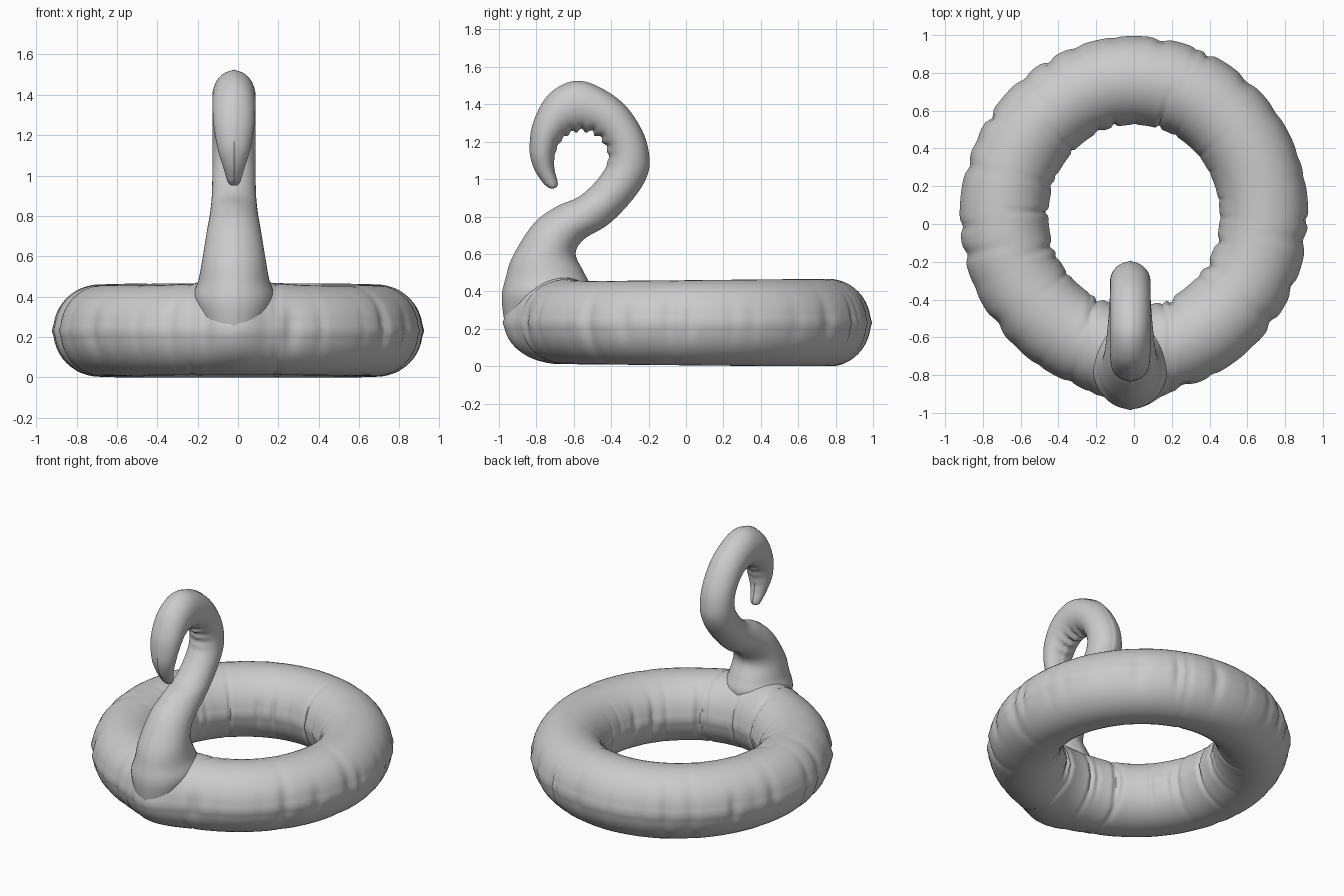
import bpy
import math
import random
from mathutils import Vector

random.seed(7)
if "Cube" in bpy.data.objects:
    bpy.data.objects.remove(bpy.data.objects["Cube"])

# One plain grey vinyl
vinyl = bpy.data.materials.new("grey_vinyl")
vinyl.use_nodes = True
grey = (0.6, 0.6, 0.6, 1)
vinyl.diffuse_color = grey
vinyl.node_tree.nodes["Principled BSDF"].inputs["Base Color"].default_value = grey

MID = -0.02      # x of the neck's centre line
SIDES = 48       # points around each section


def bell(x, width):
    return math.exp(-(x / width) ** 2)


def loft(name, loops, closed):
    """Skin a row of equal loops; open rows get end caps."""
    n, k = len(loops), len(loops[0])
    verts = [p for loop in loops for p in loop]
    faces = []
    for i in range(n if closed else n - 1):
        j = (i + 1) % n
        for a in range(k):
            b = (a + 1) % k
            faces.append((i * k + a, j * k + a, j * k + b, i * k + b))
    if not closed:
        faces.append(tuple(range(k)))
        faces.append(tuple(range(n * k - 1, (n - 1) * k - 1, -1)))
    mesh = bpy.data.meshes.new(name)
    mesh.from_pydata(verts, [], faces)
    mesh.materials.append(vinyl)
    obj = bpy.data.objects.new(name, mesh)
    bpy.context.collection.objects.link(obj)
    bpy.ops.object.select_all(action="DESELECT")
    obj.select_set(True)
    bpy.context.view_layer.objects.active = obj
    bpy.ops.object.mode_set(mode="EDIT")
    bpy.ops.mesh.select_all(action="SELECT")
    bpy.ops.mesh.normals_make_consistent(inside=False)
    bpy.ops.object.mode_set(mode="OBJECT")
    bpy.ops.object.shade_smooth_by_angle(angle=math.radians(50))
    return obj


def make_puckers(count):
    """Random creases: angle, width, depth, reach up the tube."""
    return [(math.tau * (i + random.uniform(-0.4, 0.4)) / count,
             random.uniform(0.02, 0.05),
             random.uniform(0.004, 0.022),
             random.uniform(0.35, 0.75)) for i in range(count)]


def pucker_depth(puckers, theta, lift):
    total = 0
    for angle, width, depth, reach in puckers:
        d = (theta - angle + math.pi) % math.tau - math.pi
        total += depth * bell(d, width) * bell(lift, reach)
    return total


# Swim ring: round tube with seams, creases and a pointed chest
outer_puckers = make_puckers(30)
inner_puckers = make_puckers(24)
SEGMENTS = 288
ring_loops = []
for s in range(SEGMENTS):
    theta = math.tau * s / SEGMENTS
    c, d = math.cos(theta), math.sin(theta)
    loop = []
    for a in range(SIDES):
        phi = math.tau * a / SIDES
        out, up = math.cos(phi), math.sin(phi)
        puckers = outer_puckers if out > 0 else inner_puckers
        tube = 0.228 - pucker_depth(puckers, theta, up)
        if a in (0, SIDES // 2):
            tube += 0.007
        x = c * (0.688 + tube * out)
        y = 0.045 + d * (0.715 + tube * out)
        z = 0.232 + (tube + 0.007 * d) * up
        if d < 0:
            front = bell(x - MID, 0.17)
            y -= 0.075 * front * max(out, 0)
            z += 0.03 * bell(x - MID, 0.24) * max(up, 0)
            # panel seams either side of the chest
            groove = 0.008 * bell(abs(x - MID) - 0.21, 0.012)
            y += groove * out
            z -= groove * up
        loop.append((x, y, max(z, 0)))
    ring_loops.append(loop)
loft("swim_ring", ring_loops, True)

# Neck and head: outer edge (y, z), inner edge (y, z), half width
stations = [
    (-0.96, 0.20, -0.55, 0.28, 0.15),
    (-0.98, 0.36, -0.52, 0.42, 0.20),
    (-0.96, 0.47, -0.55, 0.50, 0.175),
    (-0.92, 0.59, -0.595, 0.60, 0.155),
    (-0.81, 0.76, -0.55, 0.68, 0.135),
    (-0.69, 0.85, -0.42, 0.76, 0.12),
    (-0.56, 0.91, -0.30, 0.88, 0.11),
    (-0.45, 1.02, -0.22, 1.00, 0.107),
    (-0.41, 1.11, -0.20, 1.11, 0.107),
    (-0.43, 1.19, -0.24, 1.26, 0.107),
    (-0.49, 1.25, -0.36, 1.42, 0.107),
    (-0.57, 1.265, -0.56, 1.52, 0.107),
    (-0.64, 1.24, -0.72, 1.46, 0.107),
    (-0.69, 1.18, -0.81, 1.31, 0.10),
    (-0.71, 1.10, -0.832, 1.16, 0.08),
    (-0.705, 1.04, -0.81, 1.06, 0.056),
    (-0.69, 0.985, -0.765, 0.985, 0.037),
    (-0.692, 0.96, -0.74, 0.96, 0.026),
    (-0.71, 0.95, -0.725, 0.95, 0.01),
]


def spline(p, q, r, s, t):
    return 0.5 * (2 * q + (r - p) * t + (2 * p - 5 * q + 4 * r - s) * t ** 2
                  + (3 * q - p - 3 * r + s) * t ** 3)


STEPS = 7
last = len(stations) - 1
path = []
for i in range(last):
    four = [stations[min(max(i + k, 0), last)] for k in (-1, 0, 1, 2)]
    path += [[spline(*v, t / STEPS) for v in zip(*four)] for t in range(STEPS)]
path.append(stations[last])

neck_loops = []
for n, (fy, fz, by, bz, half) in enumerate(path):
    front, back = Vector((MID, fy, fz)), Vector((MID, by, bz))
    middle, reach = (front + back) / 2, (front - back) / 2
    # small creases along the inside of the curl
    curl = bell(n - 10.5 * STEPS, 2.2 * STEPS)
    crease = 0.012 * curl * math.sin(n * 1.3)
    loop = []
    for a in range(SIDES):
        phi = math.tau * a / SIDES
        along = math.cos(phi)
        stretch = 1 + crease / reach.length * max(along, 0) ** 3
        if a in (0, SIDES // 2):
            stretch += min(0.005 / reach.length, 0.1)
        point = middle + reach * along * stretch
        point.x += half * math.sin(phi)
        loop.append(tuple(point))
    neck_loops.append(loop)
loft("neck_and_head", neck_loops, False)
